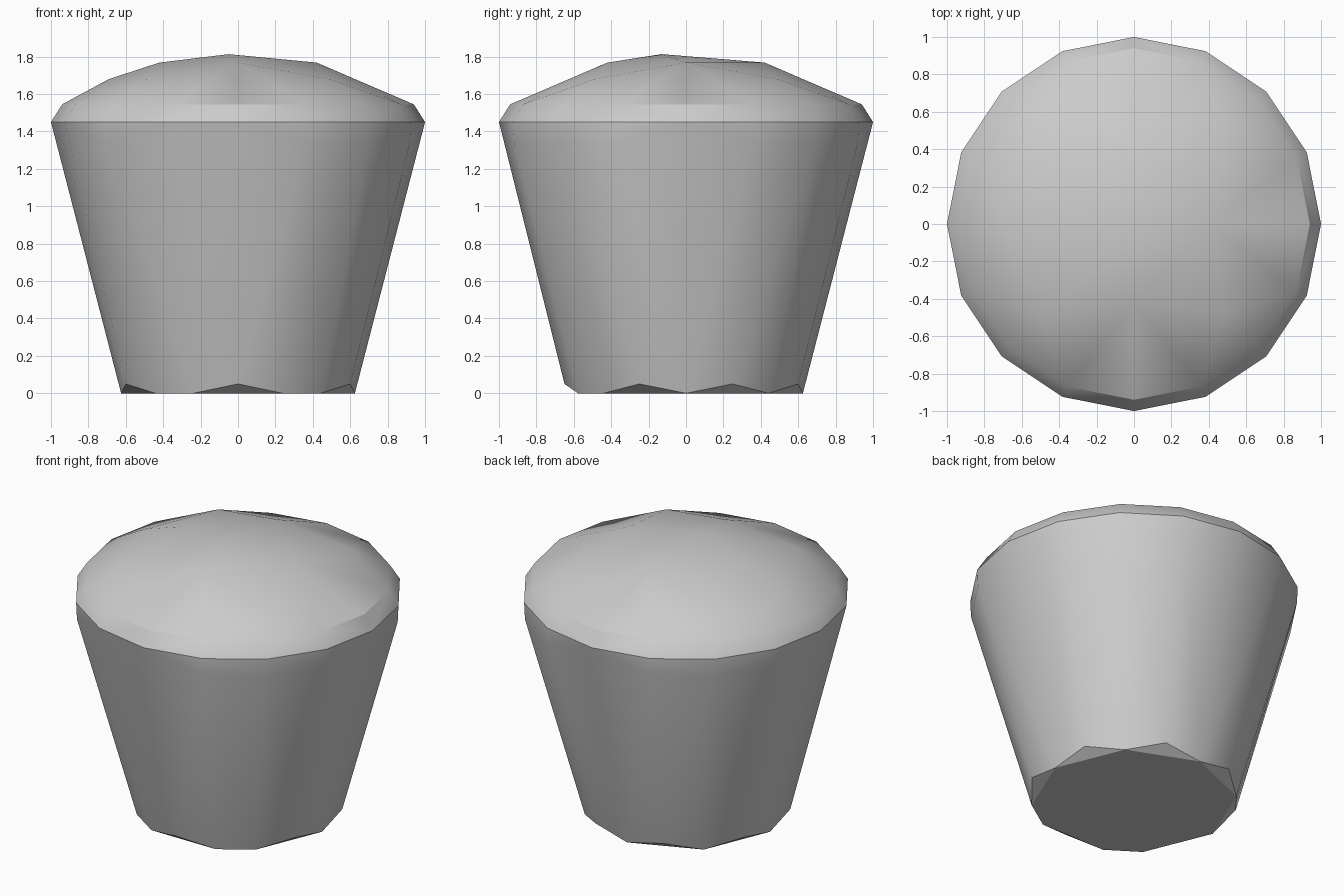
import bpy, bmesh
from math import cos, sin, pi, radians

cube = bpy.data.objects.get("Cube")
if cube:
    bpy.data.objects.remove(cube)

SIDES = 16

grey = bpy.data.materials.new("plain grey")
grey.use_nodes = True
grey.diffuse_color = (0.6, 0.6, 0.6, 1)
grey.node_tree.nodes["Principled BSDF"].inputs["Base Color"].default_value = (0.6, 0.6, 0.6, 1)


def corner(k, radius, z):
    """Point on the k-th spoke of the sixteen-sided outline."""
    a = 2 * pi * k / SIDES
    return (radius * cos(a), radius * sin(a), z)


def ring(radius, z):
    return [corner(k, radius, z) for k in range(SIDES)]


def shell(name, points, open_side):
    """Faceted convex shell, left open where it meets its neighbour."""
    bm = bmesh.new()
    for p in points:
        bm.verts.new(p)
    bmesh.ops.convex_hull(bm, input=bm.verts[:])
    bm.normal_update()
    caps = [f for f in bm.faces if f.normal.z * open_side > 0.999
            and all(abs(v.co.z - 1.45) < 0.001 for v in f.verts)]
    bmesh.ops.delete(bm, geom=caps, context='FACES')
    bmesh.ops.dissolve_limit(bm, angle_limit=radians(0.5),
                             verts=bm.verts[:], edges=bm.edges[:])
    mesh = bpy.data.meshes.new(name)
    bm.to_mesh(mesh)
    bm.free()
    mesh.materials.append(grey)
    obj = bpy.data.objects.new(name, mesh)
    bpy.context.collection.objects.link(obj)
    bpy.ops.object.select_all(action='DESELECT')
    obj.select_set(True)
    bpy.context.view_layer.objects.active = obj
    bpy.ops.object.shade_smooth_by_angle(angle=radians(32))
    return obj


# Tapered body: chipped bottom edge and slight shoulders under the rim
raised = {1, 3, 5, 7, 9, 12, 15}
shoulders = (1, 2, 3, 5, 6, 7, 10, 13, 14, 15)
base = [corner(k, 0.65, 0.05) if k in raised else corner(k, 0.625, 0)
        for k in range(SIDES)]
shell("tapered_body",
      base + ring(1, 1.45) + [corner(k, 0.995, 1.34) for k in shoulders], 1)

# Domed top: bevelled rim, faceted crown and an off-centre peak
crown = [corner(k, 0.42, 1.768) for k in range(0, SIDES, 4)]
crown += [corner(k, 0.69, 1.68) for k in (2, 6, 8, 10, 14)]
shell("domed_top",
      ring(1, 1.45) + ring(0.94, 1.545) + crown + [(-0.05, -0.13, 1.813)], -1)
